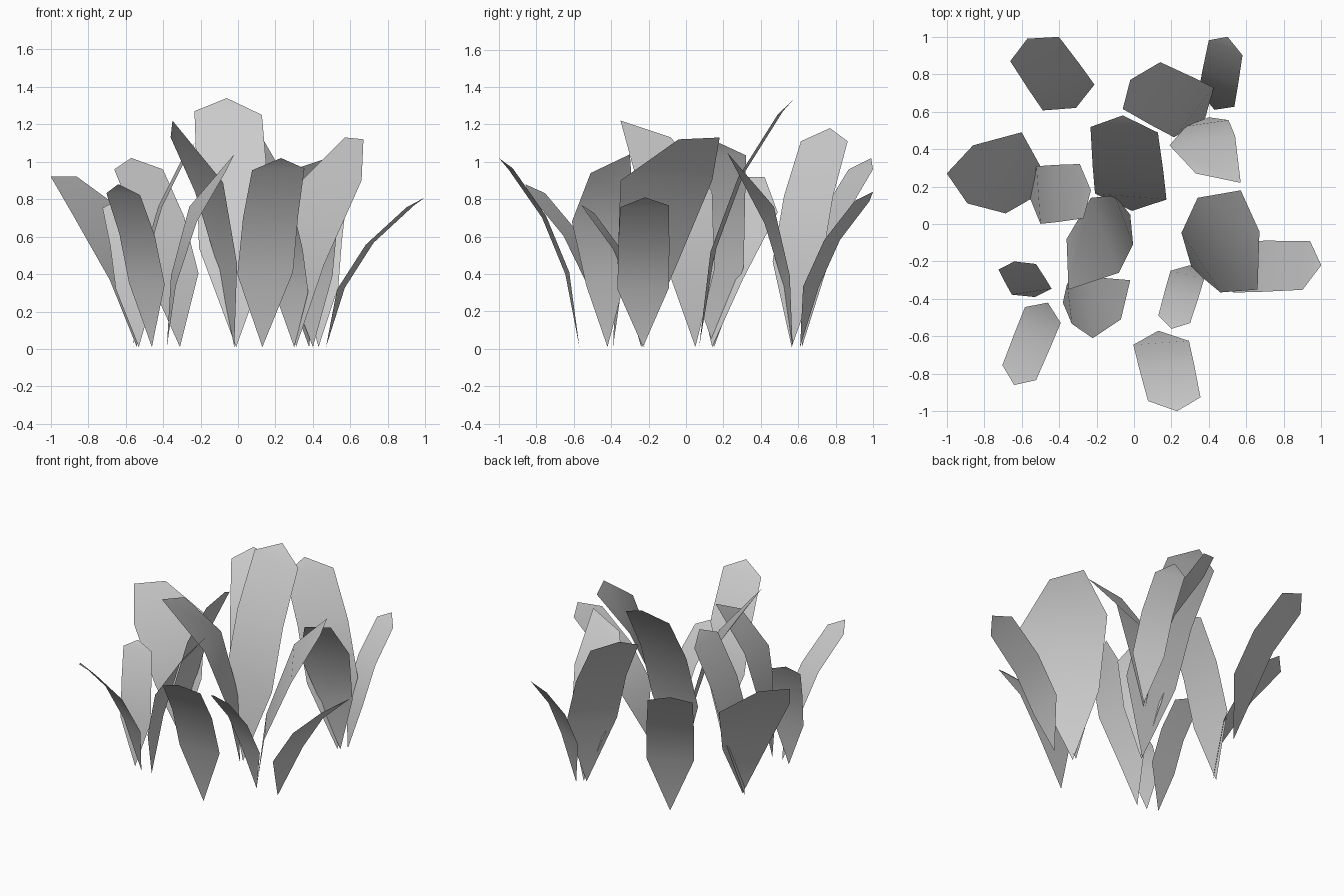
import bpy
import bmesh
from mathutils import Vector

# Remove the default object
cube = bpy.data.objects.get("Cube")
if cube:
    bpy.data.objects.remove(cube, do_unlink=True)

# One grey leaf material
leaf_grey = bpy.data.materials.new("leaf_grey")
leaf_grey.use_nodes = True
grey = (0.6, 0.6, 0.6, 1)
leaf_grey.diffuse_color = grey
leaf_grey.node_tree.nodes["Principled BSDF"].inputs["Base Color"].default_value = grey

BASE_Z = 0.01

# Shared bend profile: (outward share, height share, width share)
ROWS = [(.15, .39, 1.06), (.44, .69, 1.05), (.85, .94, 1)]


def build_blade(name, root, rows, tip=None):
    """Skin a sheet from a pointed root through rows of (centre, across)."""
    bm = bmesh.new()
    root_vert = bm.verts.new(root)
    pairs = [(bm.verts.new(centre - across / 2), bm.verts.new(centre + across / 2))
             for centre, across in rows]

    # Root triangle, bands between pairs, optional tip triangle
    bm.faces.new((root_vert, pairs[0][1], pairs[0][0]))
    for low, high in zip(pairs, pairs[1:]):
        bm.faces.new((low[0], low[1], high[1], high[0]))
    if tip:
        bm.faces.new((pairs[-1][0], pairs[-1][1], bm.verts.new(tip)))

    # Make the upper side the front side
    bmesh.ops.recalc_face_normals(bm, faces=bm.faces[:])
    bm.normal_update()
    if sum(face.normal.z for face in bm.faces) < 0:
        bmesh.ops.reverse_faces(bm, faces=bm.faces[:])

    mesh = bpy.data.meshes.new(name)
    bm.to_mesh(mesh)
    bm.free()
    mesh.materials.append(leaf_grey)
    for polygon in mesh.polygons:
        polygon.use_smooth = True
    leaf = bpy.data.objects.new(name, mesh)
    bpy.context.collection.objects.link(leaf)


def pointed_leaf(name, base_xy, tip, across):
    """Even blade that bends outward and ends in a point."""
    root = Vector((*base_xy, BASE_Z))
    reach = Vector(tip) - root
    rows = [(root + Vector((reach.x * out, reach.y * out, reach.z * up)),
             Vector(across) * width) for out, up, width in ROWS]
    build_blade(name, root, rows, tip)


def blunt_leaf(name, base_xy, middle, top):
    """Flared blade with a slanted, cut-off end; middle and top are edges."""
    root = Vector((*base_xy, BASE_Z))
    rows = []
    for start, end in (middle, top):
        start, end = Vector(start), Vector(end)
        rows.append(((start + end) / 2, end - start))
    reach = rows[0][0] - root
    low = root + Vector((reach.x * .25, reach.y * .25, reach.z * .5))
    build_blade(name, root, [(low, rows[0][1] * .65)] + rows)


# Leaves at the back: root, tip, width vector
pointed_leaf("back_right_leaf", (-.31, .62), (-.57, .99, 1.02), (.26, .13, 0))
pointed_leaf("back_left_leaf", (.43, .61), (.5, 1, .84), (.18, -.08, 0))
pointed_leaf("back_inner_leaf", (.38, .565), (-.02, .77, 1.18), (.2, .25, 0))

# Leaves in the middle
pointed_leaf("tall_centre_leaf", (-.01, .07), (-.06, .58, 1.34), (.36, -.03, -.02))
pointed_leaf("right_inner_leaf", (-.56, .15), (-.23, .18, 1.1), (-.02, .29, 0))
pointed_leaf("left_outer_leaf", (.47, -.23), (1, -.22, .81), (.04, .26, .01))

# Leaves at the front
pointed_leaf("front_left_leaf", (.13, -.57), (.23, -1, 1.02), (.28, .02, .01))
pointed_leaf("front_right_leaf", (-.46, -.42), (-.64, -.86, .88), (.18, -.08, -.01))
pointed_leaf("front_short_leaf", (.3, -.22), (.2, -.56, .77), (.17, -.04, 0))
pointed_leaf("front_side_leaf", (-.53, -.39), (-.64, -.2, .8), (.2, .03, 0))

# Flared leaves: root, middle edge, top edge
blunt_leaf("back_forward_leaf", (.4, .57),
           ((.19, .42, .67), (.54, .47, .76)), ((.33, .27, .97), (.57, .22, 1.05)))
blunt_leaf("left_tall_leaf", (.31, -.24),
           ((.34, .14, .9), (.66, -.35, .9)), ((.57, .18, 1.13), (.67, -.04, 1.12)))
blunt_leaf("leaning_centre_leaf", (-.02, .05),
           ((-.23, .14, .84), (-.08, -.26, .89)), ((-.36, -.08, 1.13), (-.35, -.35, 1.22)))
blunt_leaf("right_outer_leaf", (-.54, .14),
           ((-.6, .49, .73), (-.89, .11, .73)), ((-.86, .42, .92), (-1, .27, .92)))
blunt_leaf("front_inner_leaf", (-.38, -.42),
           ((-.26, -.28, .76), (-.22, -.61, .68)), ((-.02, -.3, 1.04), (-.07, -.51, .94)))
